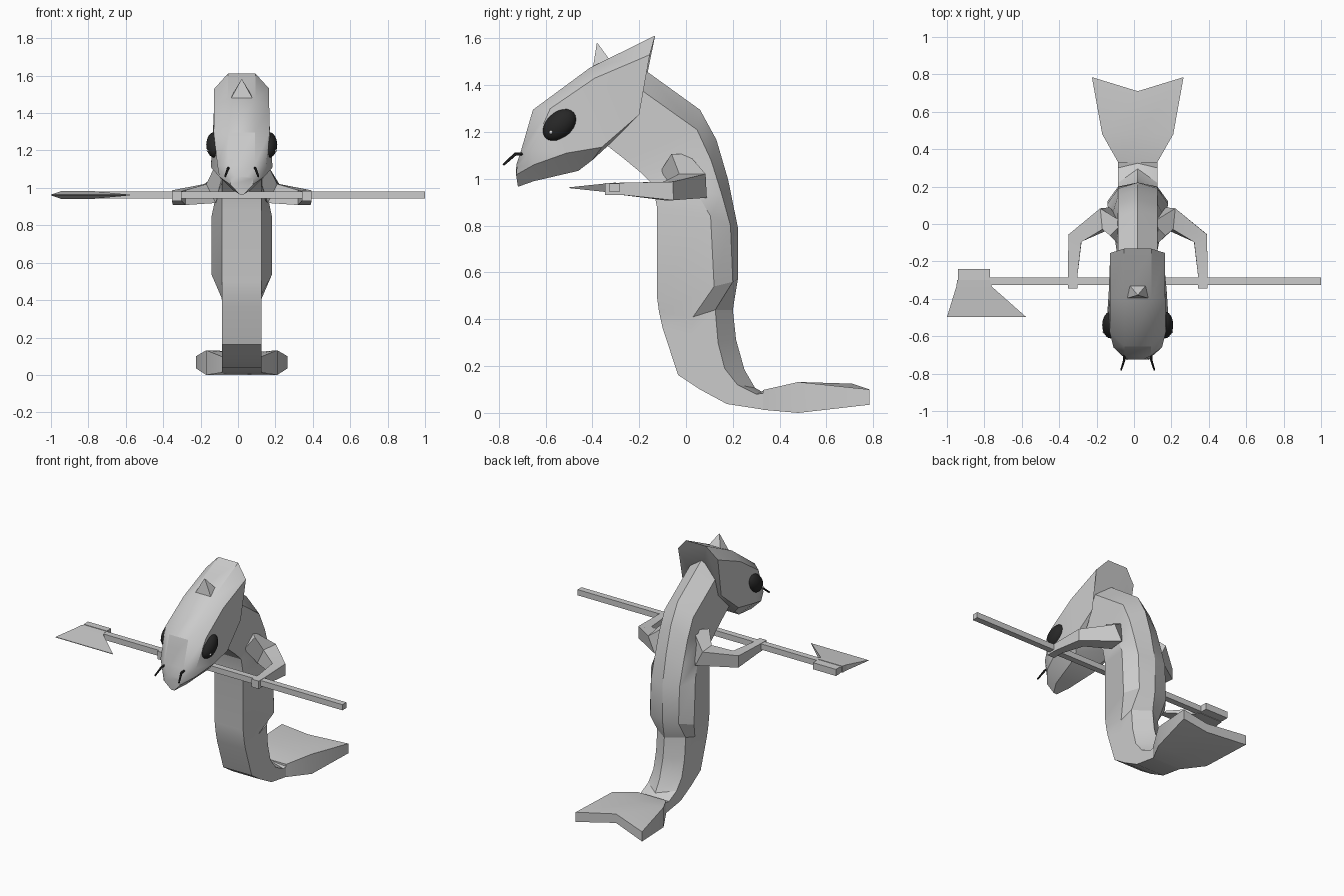
import bpy, bmesh, math
from mathutils import Vector, Matrix

if "Cube" in bpy.data.objects:
    bpy.data.objects.remove(bpy.data.objects["Cube"])

X0 = 0.02  # middle of the creature


def material(name, rgb):
    m = bpy.data.materials.new(name)
    m.diffuse_color = (*rgb, 1)
    m.use_nodes = True
    m.node_tree.nodes["Principled BSDF"].inputs["Base Color"].default_value = m.diffuse_color
    return m


GREY = material("plain grey", (0.6, 0.6, 0.6))
BLACK = material("eye black", (0.02, 0.02, 0.02))
WHITE = material("eye highlight", (0.7, 0.7, 0.7))


def finish(name, bm, mat, angle=25):
    bmesh.ops.recalc_face_normals(bm, faces=bm.faces)
    me = bpy.data.meshes.new(name)
    bm.to_mesh(me)
    bm.free()
    me.materials.append(mat)
    ob = bpy.data.objects.new(name, me)
    bpy.context.collection.objects.link(ob)
    if angle:
        bpy.ops.object.select_all(action='DESELECT')
        bpy.context.view_layer.objects.active = ob
        ob.select_set(True)
        bpy.ops.object.shade_smooth_by_angle(angle=math.radians(angle))
    return ob


def loft(name, rings, mat=GREY, angle=25):
    """Skin a list of equal-length closed rings and cap both ends."""
    bm = bmesh.new()
    vs = [[bm.verts.new(p) for p in r] for r in rings]
    n = len(vs[0])
    for a, b in zip(vs, vs[1:]):
        for i in range(n):
            j = (i + 1) % n
            bm.faces.new((a[i], a[j], b[j], b[i]))
    bm.faces.new(vs[0])
    bm.faces.new(vs[-1])
    return finish(name, bm, mat, angle)


def mirrored_ring(right, mid=None):
    """Ring from right-hand points (half width, y, z), mirrored over the middle."""
    ring = [(X0, *mid)] if mid else []
    ring += [(X0 + x, y, z) for x, y, z in right]
    return ring + [(X0 - x, y, z) for x, y, z in reversed(right)]


def tube(name, path, mat=GREY, sides=4, angle=25):
    """Tapered tube along path entries (point, radius)."""
    pts = [Vector(p) for p, r in path]
    rings = []
    for i, (p, r) in enumerate(path):
        d = (pts[min(i + 1, len(pts) - 1)] - pts[max(i - 1, 0)]).normalized()
        side = d.cross(Vector((0, 0, 1))).normalized()
        up = side.cross(d)
        rings.append([pts[i] + r * (side * math.cos(t) + up * math.sin(t))
                      for t in (math.tau * (k + 0.5) / sides for k in range(sides))])
    return loft(name, rings, mat, angle)


def box(name, lo, hi):
    (x0, y0, z0), (x1, y1, z1) = lo, hi
    return loft(name, [[(x, y0, z0), (x, y1, z0), (x, y1, z1), (x, y0, z1)]
                       for x in (x0, x1)], GREY, 0)


# Body: front edge, side, back edge, ridge (y, z) and side half width
body = [
    ((-.36, 1.16), (-.28, 1.28), (-.22, 1.40), (-.19, 1.475), .105),
    ((-.27, 1.09), (-.10, 1.15), (.047, 1.21), (.06, 1.295), .105),
    ((-.197, 1.03), (-.02, 1.06), (.107, 1.08), (.13, 1.167), .11),
    ((-.145, .98), (.04, .95), (.154, .93), (.18, .996), .14),
    ((-.124, .88), (.105, .84), (.19, .80), (.222, .79), .163),
    ((-.124, .496), (.12, .54), (.20, .56), (.222, .573), .163),
    ((-.115, .43), (.03, .41), (.125, .44), (.20, .44), .107),
    ((-.10, .363), (.02, .33), (.137, .30), (.214, .312), .105),
    ((-.034, .162), (.07, .18), (.165, .19), (.25, .184), .105),
    ((.06, .10), (.14, .11), (.22, .12), (.295, .107), .105),
    ((.175, .038), (.24, .055), (.30, .08), (.325, .09), .105),
    ((.338, .013), (.338, .05), (.338, .085), (.338, .098), .105),
]
loft("body", [mirrored_ring([(.105, *e), (w, *s), (.105, *f)], r)
              for f, s, e, r, w in body])

# Tail fluke: edge y, middle y, half width, edge top/bottom, middle top/bottom
fluke = [(.33, .33, .105, .098, .013, .098, .013),
         (.48, .48, .19, .132, .0, .115, .0),
         (.785, .71, .245, .10, .035, .125, .065)]
loft("tail_fluke", [[(X0 - w, ye, te), (X0, ym, tm), (X0 + w, ye, te),
                     (X0 + w, ye, be), (X0, ym, bm_), (X0 - w, ye, be)]
                    for ye, ym, w, te, be, tm, bm_ in fluke])

# Head: (half width, y, z) for crown, brow, mouth line and jaw, snout to crest
head = [
    [(.03, -.725, 1.06), (.06, -.722, 1.05), (.06, -.726, 1.017), (.012, -.718, .966)],
    [(.07, -.705, 1.12), (.13, -.66, 1.12), (.12, -.65, 1.06), (.05, -.65, .99)],
    [(.07, -.654, 1.295), (.15, -.58, 1.30), (.165, -.51, 1.11), (.09, -.46, 1.034)],
    [(.075, -.41, 1.475), (.147, -.39, 1.43), (.155, -.36, 1.135), (.10, -.40, 1.08)],
    [(.073, -.132, 1.612), (.147, -.155, 1.53), (.14, -.20, 1.274), (.10, -.338, 1.137)],
]
loft("head", [mirrored_ring(r) for r in head], angle=32)

# Small pointed crest fin on the crown
loft("crest_fin", [
    [(X0 - .068, -.40, 1.46), (X0 + .068, -.40, 1.46), (X0 + .05, -.32, 1.50), (X0 - .05, -.32, 1.50)],
    [(X0 - .002, -.381, 1.58), (X0 + .002, -.381, 1.58), (X0 + .002, -.378, 1.58), (X0 - .002, -.378, 1.58)],
], angle=0)

for s, label in ((1, "right"), (-1, "left")):
    # Eye: tilted oval dome, with a small highlight
    bm = bmesh.new()
    bmesh.ops.create_uvsphere(bm, u_segments=20, v_segments=12, radius=1)
    bmesh.ops.transform(bm, verts=bm.verts, matrix=(
        Matrix.Translation((X0 + s * .145, -.54, 1.23))
        @ Matrix.Rotation(math.radians(42), 4, 'X')
        @ Matrix.Diagonal((.045, .082, .056, 1))))
    finish(label + "_eye", bm, BLACK, 40)
    bm = bmesh.new()
    bmesh.ops.create_uvsphere(bm, u_segments=10, v_segments=6, radius=.008)
    bmesh.ops.translate(bm, verts=bm.verts, vec=(X0 + s * .180, -.577, 1.199))
    finish(label + "_eye_highlight", bm, WHITE, 40)

    # Whisker
    tube(label + "_whisker", [((X0 + s * .07, -.68, 1.108), .007),
                              ((X0 + s * .073, -.73, 1.105), .007),
                              ((X0 + s * .089, -.78, 1.06), .005)], BLACK, 6, 40)

    # Arm from shoulder over the elbow to the hand
    tube(label + "_arm", [((X0 + s * .09, -.05, 1.07), .07),
                          ((X0 + s * .17, .03, .97), .08),
                          ((X0 + s * .335, -.075, .948), .056),
                          ((X0 + s * .348, -.27, .957), .037),
                          ((X0 + s * .348, -.345, .957), .037)])

# Axe: shaft, hub behind the shaft and flared blade thinning to an edge
box("axe_shaft", (-.94, -.326, .943), (1.0, -.285, .981))
box("axe_hub", (-.94, -.285, .940), (-.77, -.24, .984))
loft("axe_blade", [
    [(-.945, -.30, .940), (-.77, -.30, .940), (-.77, -.30, .984), (-.945, -.30, .984)],
    [(-.95, -.335, .943), (-.76, -.335, .943), (-.76, -.335, .981), (-.95, -.335, .981)],
    [(-1.0, -.497, .960), (-.577, -.497, .960), (-.577, -.497, .964), (-1.0, -.497, .964)],
], angle=0)
